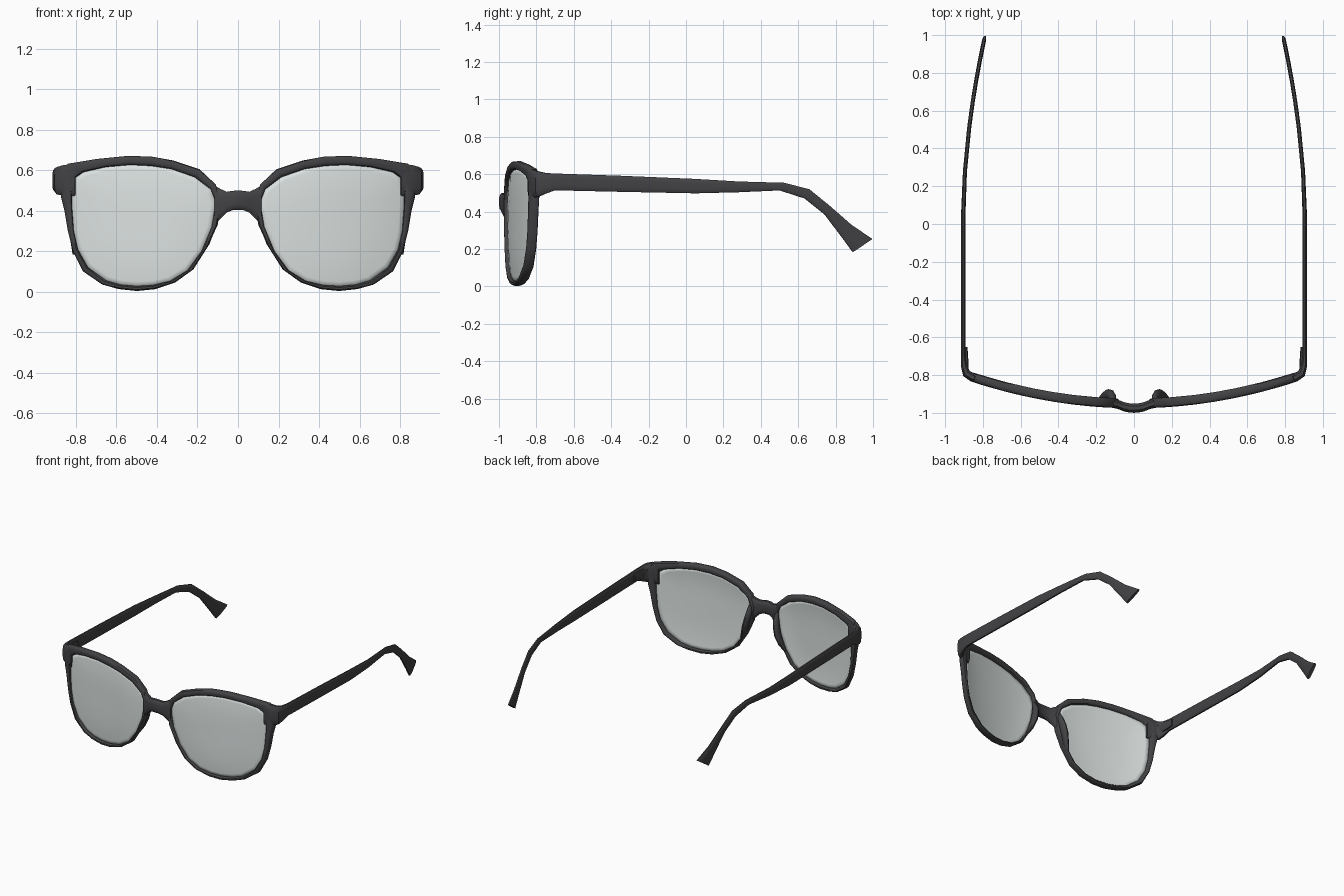
import bpy, math
from mathutils import Vector

if "Cube" in bpy.data.objects:
    bpy.data.objects.remove(bpy.data.objects["Cube"])


def material(name, colour):
    m = bpy.data.materials.new(name)
    m.diffuse_color = colour
    m.use_nodes = True
    m.node_tree.nodes["Principled BSDF"].inputs["Base Color"].default_value = m.diffuse_color
    return m


DARK = material("dark_plastic", (0.055, 0.055, 0.06, 1))
GLASS = material("clear_lens", (0.72, 0.77, 0.76, 0.75))


def make(name, verts, faces, mat, mirror=True, angle=40):
    me = bpy.data.meshes.new(name)
    me.from_pydata([tuple(v) for v in verts], [], faces)
    ob = bpy.data.objects.new(name, me)
    bpy.context.collection.objects.link(ob)
    me.materials.append(mat)
    bpy.ops.object.select_all(action='DESELECT')
    ob.select_set(True)
    bpy.context.view_layer.objects.active = ob
    bpy.ops.object.mode_set(mode='EDIT')
    bpy.ops.mesh.select_all(action='SELECT')
    bpy.ops.mesh.normals_make_consistent(inside=False)
    bpy.ops.object.mode_set(mode='OBJECT')
    bpy.ops.object.shade_smooth_by_angle(angle=math.radians(angle))
    if mirror:
        ob.modifiers.new("mirror", 'MIRROR').use_mirror_merge = False
    return ob


def section(c, u, v, n=12, p=0.65):
    """Rounded-box ring about c with half axes u and v."""
    ring = []
    for i in range(n):
        a = 2 * math.pi * (i + 0.5) / n
        s, t = math.cos(a), math.sin(a)
        ring.append(c + u * math.copysign(abs(s) ** p, s) + v * math.copysign(abs(t) ** p, t))
    return ring


def loft(name, rings, closed=False, **kw):
    n, m = len(rings[0]), len(rings)
    verts = [p for r in rings for p in r]
    faces = []
    for i in range(m if closed else m - 1):
        a, b = i * n, ((i + 1) % m) * n
        faces += [(a + k, a + (k + 1) % n, b + (k + 1) % n, b + k) for k in range(n)]
    if not closed:
        faces += [tuple(range(n)), tuple(range((m - 1) * n, m * n))]
    return make(name, verts, faces, DARK, **kw)


def front_y(x):
    return -0.95 + 0.19 * x * x


# Rim: inner x, z and outer x, z around one eye
RIM = [(.11, .44, .08, .44), (.135, .505, .11, .53), (.215, .565, .19, .605),
       (.33, .605, .32, .648), (.43, .62, .43, .668), (.53, .625, .55, .67),
       (.65, .615, .70, .655), (.76, .59, .84, .632), (.805, .56, .875, .59),
       (.82, .50, .875, .47), (.818, .41, .857, .40), (.81, .30, .84, .30),
       (.79, .21, .815, .20), (.74, .12, .765, .10), (.65, .055, .67, .035),
       (.58, .035, .59, .013), (.50, .028, .50, .003), (.42, .033, .41, .012),
       (.335, .053, .31, .045), (.25, .105, .22, .11), (.18, .20, .15, .22),
       (.13, .32, .10, .33)]
rings = []
for xi, zi, xo, zo in RIM:
    a, b = Vector((xi, front_y(xi), zi)), Vector((xo, front_y(xo), zo))
    rings.append(section((a + b) / 2, (b - a) / 2, Vector((0, 0.026, 0))))
loft("rim", rings, closed=True)

# Bridge: x, centre y, low z, high z
half = [(.115, -.948, .33, .525), (.085, -.955, .36, .508), (.055, -.967, .39, .494),
        (.025, -.974, .402, .499)]
stations = half + [(0, -.975, .402, .5)] + [(-x, y, l, h) for x, y, l, h in reversed(half)]
loft("bridge", [section(Vector((x, y, (l + h) / 2)), Vector((0, 0.025, 0)),
                        Vector((0, 0, (h - l) / 2))) for x, y, l, h in stations], mirror=False)

# Lens: concentric rings, gently domed
N = len(RIM)
cx, cz = 0.47, 0.34
verts, faces = [], []
scales = [1.025, .93, .75, .5, .25]
for s in scales:
    for xi, zi, _, _ in RIM:
        x, z = cx + (xi - cx) * s, cz + (zi - cz) * s
        verts.append((x, front_y(x) - 0.012 * (1 - min(s, 1) ** 4), z))
verts.append((cx, front_y(cx) - 0.012, cz))
for r in range(len(scales) - 1):
    for k in range(N):
        j = (k + 1) % N
        faces.append((r * N + k, r * N + j, (r + 1) * N + j, (r + 1) * N + k))
last = (len(scales) - 1) * N
faces += [(last + k, last + (k + 1) % N, len(verts) - 1) for k in range(N)]
lens = make("lens", verts, faces, GLASS)
solid = lens.modifiers.new("thickness", 'SOLIDIFY')
solid.thickness, solid.offset = 0.012, 0


# Temple with wrap-around end piece: top y, z, bottom y, z, half thickness, x if fixed
def temple_x(y):
    return 0.904 - 0.116 * (max(y - 0.05, 0) / 0.95) ** 1.8


TEMPLE = [(-.825, .632, -.825, .47, .024, .80), (-.812, .627, -.812, .472, .024, .855),
          (-.792, .617, -.792, .478, .022, .887), (-.75, .608, -.75, .495, .017, .900),
          (-.70, .605, -.70, .513, .012, None), (-.35, .593, -.35, .505, .012, None),
          (.05, .576, .05, .497, .012, None), (.28, .562, .28, .503, .011, None),
          (.525, .555, .50, .513, .011, None), (.66, .52, .634, .47, .011, None),
          (.767, .433, .74, .385, .011, None), (.885, .33, .837, .257, .011, None),
          (.997, .255, .89, .183, .011, None)]
ends = [(Vector((x or temple_x(ty), ty, tz)), Vector((x or temple_x(by), by, bz)), t)
        for ty, tz, by, bz, t, x in TEMPLE]
mids = [(a + b) / 2 for a, b, _ in ends]
rings = []
for i, (a, b, t) in enumerate(ends):
    d = mids[min(i + 1, len(mids) - 1)] - mids[max(i - 1, 0)]
    rings.append(section(mids[i], Vector((d.y, -d.x, 0)).normalized() * t, (a - b) / 2))
loft("temple", rings)

# Hinge block inside each end piece
loft("hinge", [section(Vector((x, y, .555)), Vector((.012, 0, 0)), Vector((0, 0, h)), 8)
               for x, y, h in [(.886, -.775, .036), (.889, -.71, .034), (.893, -.65, .025)]])

# Nose pad behind the inner rim: x, y, z, half width, half depth
PAD = [(.11, -.935, .46, .012, .012), (.113, -.918, .41, .02, .024),
       (.122, -.907, .36, .022, .03), (.137, -.904, .30, .022, .03),
       (.158, -.914, .235, .018, .024), (.185, -.932, .18, .01, .01)]
loft("nose_pad", [section(Vector((x, y, z)), Vector((w, 0, 0)), Vector((0, d, 0)), 10, 1)
                  for x, y, z, w, d in PAD])
